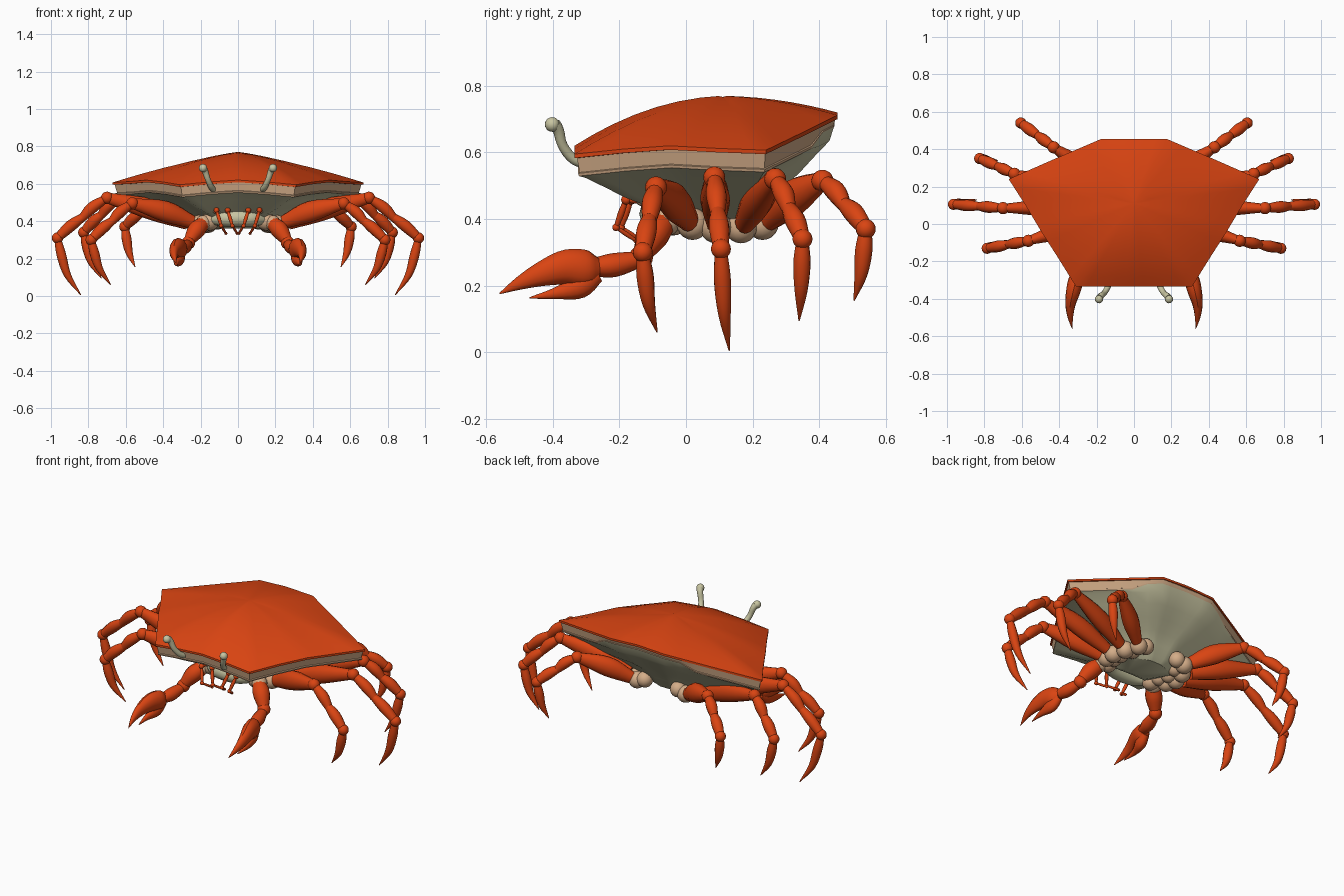
import bpy, bmesh, math
from mathutils import Vector

if "Cube" in bpy.data.objects:
    bpy.data.objects.remove(bpy.data.objects["Cube"])


def material(name, rgb):
    m = bpy.data.materials.new(name)
    m.diffuse_color = (*rgb, 1)
    m.use_nodes = True
    m.node_tree.nodes["Principled BSDF"].inputs["Base Color"].default_value = m.diffuse_color
    return m


ORANGE = material("orange shell", (0.70, 0.058, 0.006))
TAN = material("tan joint", (0.66, 0.42, 0.25))
CREAM = material("cream belly", (0.58, 0.56, 0.36))


def finish(bm, name, mats, mirror=False, angle=40):
    bmesh.ops.recalc_face_normals(bm, faces=bm.faces)
    me = bpy.data.meshes.new(name)
    bm.to_mesh(me)
    bm.free()
    for m in mats:
        me.materials.append(m)
    ob = bpy.data.objects.new(name, me)
    bpy.context.collection.objects.link(ob)
    if mirror:
        ob.modifiers.new("mirror", 'MIRROR').use_mirror_merge = False
    bpy.ops.object.select_all(action='DESELECT')
    ob.select_set(True)
    bpy.context.view_layer.objects.active = ob
    bpy.ops.object.shade_smooth_by_angle(angle=math.radians(angle))
    return ob


def spline(keys, steps=4):
    """Catmull-Rom through rows of (x, y, z, radius)."""
    k = [Vector(p) for p in keys]
    k = [2 * k[0] - k[1]] + k + [2 * k[-1] - k[-2]]
    out = []
    for i in range(1, len(k) - 2):
        a, b, c, d = k[i - 1:i + 3]
        for s in range(steps):
            t = s / steps
            out.append(0.5 * (2 * b + (c - a) * t + (2 * a - 5 * b + 4 * c - d) * t * t
                              + (3 * b - a - 3 * c + d) * t ** 3))
    return out + [k[-2]]


def tube(bm, keys, mat=0, flat=1.0, n=12):
    """Round tapered limb; flat squeezes it sideways."""
    pts = spline(keys)
    rings = []
    for i, p in enumerate(pts):
        d = (pts[min(i + 1, len(pts) - 1)] - pts[max(i - 1, 0)]).xyz.normalized()
        side = d.cross(Vector((0, 0, 1)))
        if side.length < 0.05:
            side = d.cross(Vector((0, 1, 0)))
        side.normalize()
        up = side.cross(d)
        r = max(p.w, 0.002)
        rings.append([bm.verts.new(p.xyz + side * r * flat * math.cos(math.tau * j / n)
                                   + up * r * math.sin(math.tau * j / n)) for j in range(n)])
    faces = [bm.faces.new((a[j], a[(j + 1) % n], b[(j + 1) % n], b[j]))
             for a, b in zip(rings, rings[1:]) for j in range(n)]
    faces += [bm.faces.new(rings[0]), bm.faces.new(rings[-1])]
    for f in faces:
        f.material_index = mat


def ball(bm, c, r, mat=0):
    vs = bmesh.ops.create_uvsphere(bm, u_segments=16, v_segments=10, radius=r)["verts"]
    bmesh.ops.translate(bm, verts=vs, vec=Vector(c))
    for f in {f for v in vs for f in v.link_faces}:
        f.material_index = mat


def segment(bm, a, b, r0, rm, r1, at=0.5, sag=0.0, flat=1.0, mat=0):
    """Limb piece swelling from r0 to rm and back to r1, bowed upward by sag."""
    a, b = Vector(a), Vector(b)
    m = a.lerp(b, at) + Vector((0, 0, sag))
    tube(bm, [(*a, r0), (*m, rm), (*b, r1)], mat, flat)


# Body outline (right half, front to back), mirrored and subdivided
half = [(0, -.335, .62), (.15, -.335, .61), (.31, -.335, .595), (.40, -.19, .61), (.49, -.05, .62),
        (.58, .10, .612), (.67, .24, .607), (.42, .35, .66), (.175, .455, .712), (0, .455, .72)]
corners = half + [(-x, y, z) for x, y, z in half[-2:0:-1]]
outline = []
for i, p in enumerate(corners):
    a, b = Vector(p), Vector(corners[(i + 1) % len(corners)])
    outline += [a.lerp(b, t) for t in (0, 1 / 3, 2 / 3)]
CENTER = Vector((0, .11, 0))


def loft(name, mats, rings, mat_rule):
    """Skin closed rings; cap the first and last."""
    bm = bmesh.new()
    vr = [[bm.verts.new(p) for p in ring] for ring in rings]
    n = len(outline)
    for k, (a, b) in enumerate(zip(vr, vr[1:])):
        for j in range(n):
            bm.faces.new((a[j], a[(j + 1) % n], b[(j + 1) % n], b[j])).material_index = mat_rule(k)
    bm.faces.new(vr[0]).material_index = mat_rule(0)
    bm.faces.new(vr[-1]).material_index = mat_rule(len(rings))
    return finish(bm, name, mats, angle=35)


def ring(scale, zfun):
    return [Vector((p.x * scale, CENTER.y + (p.y - CENTER.y) * scale, zfun(p))) for p in outline]


# Domed carapace with a thin lip
def dome(t):
    def z(p):
        k = 0.9 - 0.6 * abs(p.x) / 0.67
        return p.z + (0.77 - p.z) * (t + k * t * (1 - t))
    return ring(1 - t, z)


loft("carapace", [ORANGE],
     [ring(.96, lambda p: p.z - .012), ring(1, lambda p: p.z - .012)]
     + [dome(t) for t in (0, .12, .25, .4, .55, .7, .85, .97)], lambda k: 0)

# Tan side band, thin ledge and rounded belly
belly = [(.985, .0, 0), (.965, .045, 0), (.975, .048, 0), (.97, .056, 0)]
rings = [ring(s, lambda p, d=d: p.z - .01 - d * (0.45 if p.y > .4 else 1)) for s, d, _ in belly]
for s, f in ((.93, .06), (.80, .22), (.66, .40), (.50, .56), (.38, .74), (.29, .92), (.22, 1.0)):
    rings.append(ring(s, lambda p, f=f: (p.z - .06) * (1 - f) + .36 * f))
loft("belly", [TAN, CREAM], rings, lambda k: 0 if k < 3 else 1)

# Walking legs: hip, knee, ankle, tip
legs = {
    "front_leg": ((.21, .02, .385), (.565, -.09, .495), (.785, -.13, .30), (.68, -.087, .06)),
    "second_leg": ((.22, .09, .375), (.70, .085, .525), (.965, .105, .31), (.84, .13, .005)),
    "third_leg": ((.20, .165, .375), (.64, .268, .52), (.825, .35, .34), (.73, .34, .095)),
    "back_leg": ((.16, .23, .385), (.43, .41, .515), (.605, .54, .37), (.55, .505, .155)),
}
for name, (hip, knee, ankle, tip) in legs.items():
    bm = bmesh.new()
    h, kn, an, tp = (Vector(v) for v in (hip, knee, ankle, tip))
    ball(bm, h, .048, 1)
    ball(bm, h + Vector((-.05, 0, .015)), .045, 1)
    segment(bm, h.lerp(kn, .1), kn, .036, .056, .028, .45, .012, .8)
    ball(bm, kn, .033)
    segment(bm, kn, kn.lerp(an, .5), .020, .031, .022, .6, .012)
    segment(bm, kn.lerp(an, .45), an, .020, .031, .023, .5, .008)
    ball(bm, an, .030)
    out = (an - tp) * Vector((1, 1, 0)) * .22
    tube(bm, [(*an, .018), (*(an.lerp(tp, .3) + out * .6), .026),
              (*(an.lerp(tp, .65) + out), .019), (*tp, .002)])
    finish(bm, name, [ORANGE, TAN], True)

# Claw arms
bm = bmesh.new()
ball(bm, (.15, -.04, .40), .05, 1)
ball(bm, (.185, -.06, .39), .042, 1)
segment(bm, (.18, -.06, .395), (.265, -.135, .29), .035, .047, .028, .5, .01)
ball(bm, (.265, -.135, .285), .036)
segment(bm, (.265, -.135, .28), (.30, -.285, .255), .024, .036, .026, .55, -.005)
finish(bm, "claw_arm", [ORANGE, TAN], True)

# Claws: palm running into the upper finger, plus lower finger
bm = bmesh.new()
tube(bm, [(.30, -.265, .250, .035), (.31, -.30, .250, .056), (.325, -.36, .255, .053),
          (.34, -.43, .236, .038), (.34, -.50, .207, .02), (.33, -.56, .176, .002)], flat=.72)
tube(bm, [(.305, -.27, .235, .028), (.315, -.32, .198, .037), (.328, -.39, .177, .018),
          (.325, -.47, .163, .002)], flat=.8)
finish(bm, "claw", [ORANGE], True)

# Eye stalks
bm = bmesh.new()
tube(bm, [(.125, -.28, .565, .016), (.14, -.335, .578, .016), (.16, -.37, .62, .015),
          (.175, -.383, .665, .017), (.185, -.395, .685, .019)])
ball(bm, (.187, -.402, .684), .022)
finish(bm, "eye_stalk", [CREAM], True)

# Mouth feelers in two small jointed pairs, with cream bases
bm = bmesh.new()
for x, dy in ((.115, 0), (.055, .015)):
    a, b = Vector((x, -.11 + dy, .46)), Vector((x, -.18 + dy, .458))
    c, d = Vector((x - .025, -.21 + dy, .375)), Vector((x - .05, -.15 + dy, .335))
    ball(bm, a + Vector((0, -.02, 0)), .022, 1)
    for p, q, r in ((a, b, .013), (b, c, .010), (c, d, .007)):
        segment(bm, p, q, r * .7, r, r * .7)
        ball(bm, q, r * 1.15)
finish(bm, "mouth_feeler", [ORANGE, TAN], True)

# Mouth plate
bm = bmesh.new()
tube(bm, [(-.13, -.06, .41, .03), (-.06, -.09, .415, .045), (.06, -.09, .415, .045),
          (.13, -.06, .41, .03)])
finish(bm, "mouth_plate", [CREAM])
